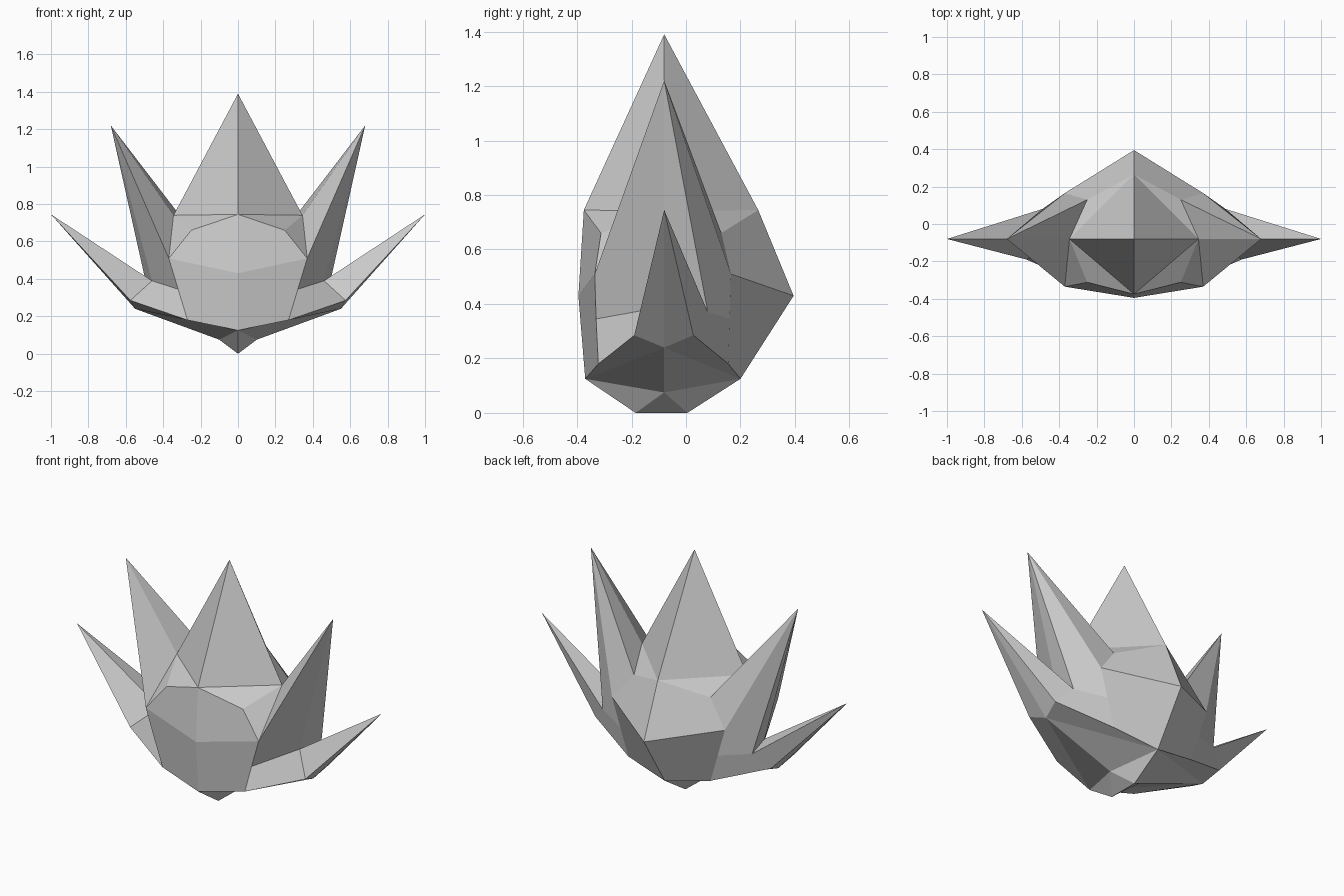
import bpy
from mathutils import Vector

if "Cube" in bpy.data.objects:
    bpy.data.objects.remove(bpy.data.objects["Cube"])

MID = -0.08  # depth plane that holds all the spike tips

# Points on the mid plane of the right half: (x, z)
mid = {"A": (0, 1.39), "B": (.68, 1.22), "C": (1, .745),
       "V1": (.345, .74), "V2": (.46, .39), "L1": (.55, .24), "L2": (.1, .075)}
# Points that exist on both front and back: (x, z, front y, back y)
pair = {"R1": (0, .745, -.375, .265), "R2": (0, .43, -.395, .395),
        "R3": (0, .125, -.37, .20), "R4": (0, 0, -.185, .005),
        "S1": (.25, .66, -.312, .13), "S2": (.37, .51, -.335, .165),
        "S3": (.32, .345, -.33, .16), "S4": (.27, .18, -.322, .155),
        "T1": (.49, .37, -.165, .08), "T2": (.575, .285, -.19, .027)}


def point(key, back):
    if key in mid:
        x, z = mid[key]
        return Vector((x, MID, z))
    x, z, yf, yb = pair[key]
    return Vector((x, yb if back else yf, z))


def make_part(name, inside, both=(), front=(), back=(), extra=()):
    """Build the half shell front and back, facing away from 'inside', then mirror in x."""
    polys = list(extra)
    for is_back, faces in ((False, (*both, *front)), (True, (*both, *back))):
        polys += [[point(k, is_back) for k in f.split()] for f in faces]
    verts, index, out = [], {}, []
    for poly in polys:
        normal = sum((a.cross(b) for a, b in zip(poly, poly[1:] + poly[:1])), Vector())
        if normal.dot(sum(poly, Vector()) / len(poly) - Vector(inside)) < 0:
            poly = poly[::-1]
        ids = []
        for p in poly:
            key = tuple(p)
            if key not in index:
                index[key] = len(verts)
                verts.append(key)
            ids.append(index[key])
        out.append(ids)
    mesh = bpy.data.meshes.new(name)
    mesh.from_pydata(verts, [], out)
    obj = bpy.data.objects.new(name, mesh)
    bpy.context.collection.objects.link(obj)
    mirror = obj.modifiers.new("Mirror", 'MIRROR')
    mirror.merge_threshold = 0.001


# Faceted bowl with the keel strip at the bottom
keel = [point("R4", False), point("R4", True), point("L2", False)]
make_part("body", (0.1, MID, .4),
          both=["R1 S1 S2 R2", "R2 S2 S3 S4 R3", "R3 S4 T2 L1", "R3 L1 L2", "R3 L2 R4"],
          front=["S3 V2 T2 S4"], back=["S3 T1 T2 S4"], extra=[keel])
# Tall middle spike
make_part("centre_spike", (0, MID, .7), both=["A R1 V1", "R1 S1 V1"])
# Upper pair of side spikes
make_part("upper_side_spikes", (.45, MID, .6),
          front=["B V1 S2", "V1 S1 S2", "B S2 S3 V2"],
          back=["B V1 S1", "B S1 S2", "B S2 S3 T1", "B T1 V2"])
# Lower pair of side spikes
make_part("lower_side_spikes", (.57, MID, .34), both=["C T2 L1"],
          front=["C V2 T2"], back=["C V2 T1", "C T1 T2"])
